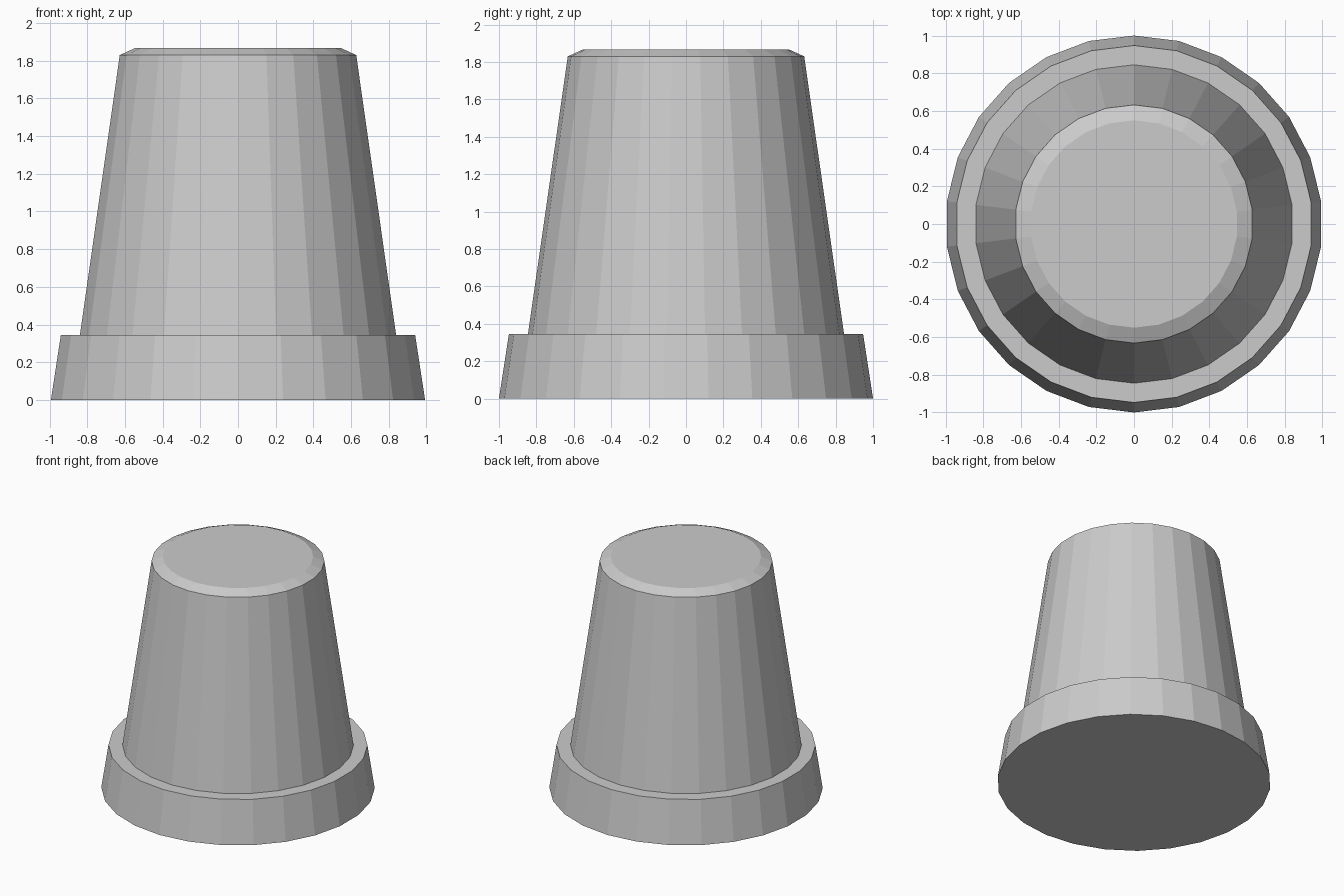
import bpy, bmesh
from math import sin, cos, pi

if "Cube" in bpy.data.objects:
    bpy.data.objects.remove(bpy.data.objects["Cube"])

SIDES = 26

def lathe(name, profile):
    """Closed faceted solid of revolution from (radius, z) pairs, bottom to top."""
    bm = bmesh.new()
    rings = []
    for r, z in profile:
        rings.append([bm.verts.new((r * cos(a), r * sin(a), z))
                      for a in (pi / 2 + 2 * pi * i / SIDES for i in range(SIDES))])
    for lo, hi in zip(rings, rings[1:]):
        for i in range(SIDES):
            j = (i + 1) % SIDES
            bm.faces.new((lo[i], lo[j], hi[j], hi[i]))
    bm.faces.new(rings[0][::-1])
    bm.faces.new(rings[-1])
    bm.normal_update()
    mesh = bpy.data.meshes.new(name)
    bm.to_mesh(mesh)
    bm.free()
    obj = bpy.data.objects.new(name, mesh)
    bpy.context.collection.objects.link(obj)
    return obj

# Upturned pot: wide rim, ledge, tapered wall, chamfered flat top
lathe("upturned_pot", [
    (1.0, 0.0), (0.947, 0.345),
    (0.845, 0.345), (0.632, 1.83),
    (0.55, 1.867),
])
